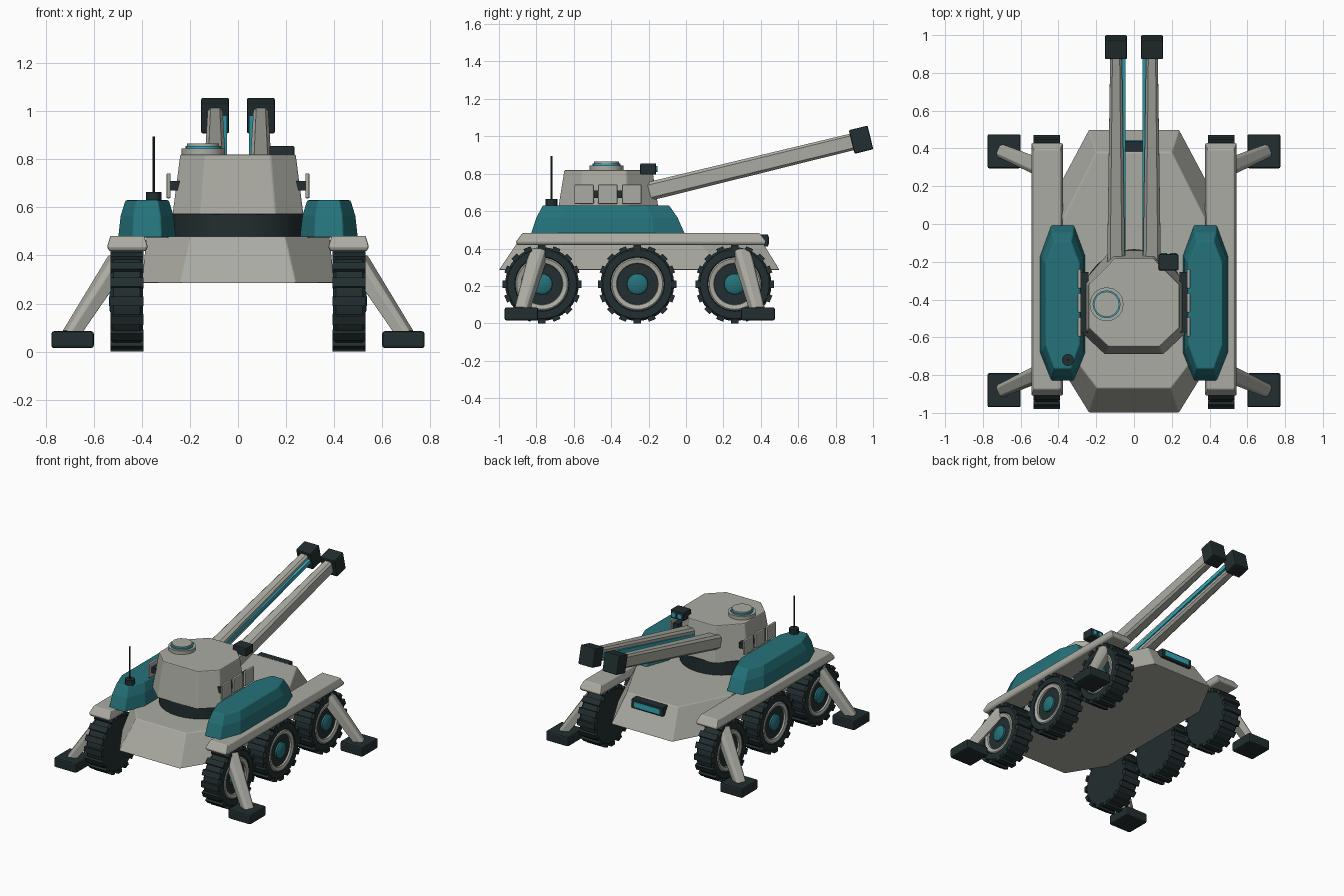
import bpy, bmesh, math
from mathutils import Vector, Matrix

cube = bpy.data.objects.get("Cube")
if cube:
    bpy.data.objects.remove(cube, do_unlink=True)


def material(name, rgb):
    m = bpy.data.materials.new(name)
    m.use_nodes = True
    m.diffuse_color = (*rgb, 1)
    bsdf = m.node_tree.nodes["Principled BSDF"]
    bsdf.inputs["Base Color"].default_value = (*rgb, 1)
    bsdf.inputs["Roughness"].default_value = 0.7
    return m


GREY = material("light grey armour", (0.41, 0.41, 0.37))
DARK = material("dark rubber", (0.016, 0.027, 0.029))
TEAL = material("teal panels", (0.018, 0.17, 0.195))
GLOW = material("bright teal glass", (0.03, 0.40, 0.50))


def finish(name, bm, mat, bevel=0.0, smooth=False):
    bmesh.ops.recalc_face_normals(bm, faces=bm.faces)
    me = bpy.data.meshes.new(name)
    bm.to_mesh(me)
    bm.free()
    me.materials.append(mat)
    if smooth:
        for p in me.polygons:
            p.use_smooth = True
        me.set_sharp_from_angle(angle=math.radians(30))
    ob = bpy.data.objects.new(name, me)
    bpy.context.collection.objects.link(ob)
    if bevel:
        mod = ob.modifiers.new("soft edges", 'BEVEL')
        mod.width = bevel
        mod.segments = 2
        mod.limit_method = 'ANGLE'
    return ob


def loft(name, rings, mat, bevel=0.0):
    """Skin a list of equal-length point rings and cap both ends."""
    bm = bmesh.new()
    loops = [[bm.verts.new(p) for p in ring] for ring in rings]
    n = len(loops[0])
    for a, b in zip(loops, loops[1:]):
        for i in range(n):
            j = (i + 1) % n
            bm.faces.new((a[i], a[j], b[j], b[i]))
    bm.faces.new(loops[0])
    bm.faces.new(loops[-1])
    return finish(name, bm, mat, bevel)


def box(name, lo, hi, mat, bevel=0.0):
    (x0, y0, z0), (x1, y1, z1) = lo, hi
    ring = lambda z: [(x0, y0, z), (x1, y0, z), (x1, y1, z), (x0, y1, z)]
    return loft(name, [ring(z0), ring(z1)], mat, bevel)


def plan_octagon(cx, ys, half_front, half_mid, half_back, z):
    """Octagon in plan: ys are front, front shoulder, back shoulder, back."""
    right = list(zip((half_front, half_mid, half_mid, half_back), ys))
    return [(cx + w, y, z) for w, y in right] + [(cx - w, y, z) for w, y in reversed(right)]


def lathe(name, profile, centre, axis, mat, sides=32):
    """Spin (radius, height) points around an axis through the centre."""
    bm = bmesh.new()
    verts = [bm.verts.new((r, 0, h)) for r, h in profile]
    edges = [bm.edges.new(pair) for pair in zip(verts, verts[1:])]
    bmesh.ops.spin(bm, geom=verts + edges, axis=(0, 0, 1), cent=(0, 0, 0),
                   angle=math.tau, steps=sides)
    bmesh.ops.remove_doubles(bm, verts=bm.verts, dist=1e-5)
    turn = Vector((0, 0, 1)).rotation_difference(Vector(axis)).to_matrix().to_4x4()
    bm.transform(Matrix.Translation(centre) @ turn)
    return finish(name, bm, mat, smooth=True)


def disc(name, r, z0, z1, centre, axis, mat, sides=32):
    return lathe(name, [(0, z0), (r, z0), (r, z1), (0, z1)], centre, axis, mat, sides)


# Hull with sloped ends
loft("hull", [plan_octagon(0, (-1.0, -0.74, 0.2, 0.5), 0.24, 0.4, 0.24, 0.285),
              plan_octagon(0, (-0.87, -0.63, 0.02, 0.38), 0.195, 0.38, 0.2, 0.48)], GREY, 0.006)
box("rear_lamp_housing", (-0.125, 0.38, 0.41), (0.125, 0.44, 0.475), DARK, 0.006)
box("rear_lamp_glass", (-0.1, 0.438, 0.424), (0.1, 0.444, 0.461), GLOW)

# Turret and its bearing
disc("turret_ring", 0.277, 0.475, 0.575, (0, -0.41, 0), (0, 0, 1), DARK)
loft("turret", [plan_octagon(0, (-0.69, -0.58, -0.31, -0.14), 0.155, 0.272, 0.125, 0.57),
                plan_octagon(0, (-0.65, -0.55, -0.32, -0.18), 0.135, 0.24, 0.1, 0.82)], GREY, 0.006)

# Hatch on the turret roof
hatch = (-0.145, -0.425, 0)
disc("hatch_base", 0.09, 0.815, 0.845, hatch, (0, 0, 1), GREY, 16)
disc("hatch_trim", 0.074, 0.84, 0.855, hatch, (0, 0, 1), GLOW, 16)
disc("hatch_lid", 0.067, 0.84, 0.865, hatch, (0, 0, 1), GREY, 16)

# Gun sight
box("sight_housing", (0.13, -0.245, 0.795), (0.235, -0.16, 0.855), DARK, 0.006)
for x in (0.158, 0.207):
    disc("sight_lens", 0.017, 0, 0.008, (x, -0.161, 0.825), (0, 1, 0), GLOW, 12)

# Antenna
disc("antenna_base", 0.032, 0.62, 0.665, (-0.35, -0.72, 0), (0, 0, 1), DARK, 12)
disc("antenna_rod", 0.005, 0.66, 0.895, (-0.35, -0.72, 0), (0, 0, 1), DARK, 8)


def barrel_section(y, w, h, c):
    """Rectangle with cut corners across the barrel."""
    half = [(w, h - c), (w - c, h), (c - w, h), (-w, h - c)]
    return [(x, y, z) for x, z in half] + [(-x, y, -z) for x, z in half]


def wheel(side, y):
    c, out = (side * 0.395, y, 0.21), (side, 0, 0)
    lathe("tyre", [(0, 0), (0.185, 0), (0.197, 0.012), (0.197, 0.122), (0.185, 0.135),
                   (0.146, 0.135), (0.14, 0.118), (0, 0.118)], c, out, DARK)
    lathe("wheel_ring", [(0.108, 0.112), (0.112, 0.13), (0.135, 0.136), (0.142, 0.13),
                         (0.142, 0.112)], c, out, GREY)
    lathe("wheel_hub", [(0, 0.112), (0.057, 0.112), (0.055, 0.13), (0.04, 0.139),
                        (0, 0.142)], c, out, TEAL, 20)
    # Tread blocks around the rim
    bm = bmesh.new()
    lugs = 16
    for i in range(lugs):
        m = (Matrix.Translation((side * 0.462, y, 0.21))
             @ Matrix.Rotation(math.tau * i / lugs, 4, 'X')
             @ Matrix.Translation((0, 0, -0.198)) @ Matrix.Diagonal((0.138, 0.04, 0.024, 1)))
        bmesh.ops.create_cube(bm, size=1, matrix=m)
    finish("tyre_tread", bm, DARK)


def leg(side, y_hip, y_foot):
    hip, foot = Vector((side * 0.50, y_hip, 0.38)), Vector((side * 0.70, y_foot, 0.07))
    run = (foot - hip).normalized()
    across = run.cross(Vector((0, 0, 1))).normalized()
    up = across.cross(run)
    corners = ((1, 0.5), (0.6, 1), (-0.6, 1), (-1, 0.5), (-1, -1), (1, -1))
    ring = lambda p, k: [p + across * (a * 0.042 * k) + up * (b * 0.034 * k) for a, b in corners]
    loft("stabiliser_leg", [ring(hip, 1.1), ring(foot, 0.85)], GREY, 0.004)
    x = side * 0.688
    box("stabiliser_foot", (x - 0.088, y_foot - 0.09, 0.015),
        (x + 0.088, y_foot + 0.09, 0.085), DARK, 0.01)


tilt = math.radians(13.7)
for s in (-1, 1):
    # Fender over the wheels
    def fender_ring(inset, end, z):
        xs, ys = (0.375 + inset, 0.545 - inset), (-0.91 + end, 0.43 - end)
        return [(s * xs[0], ys[0], z), (s * xs[1], ys[0], z),
                (s * xs[1], ys[1], z), (s * xs[0], ys[1], z)]
    loft("fender", [fender_ring(0.01, 0.01, 0.418), fender_ring(0, 0, 0.435),
                    fender_ring(0.014, 0.035, 0.482)], GREY, 0.006)

    # Teal side pod
    loft("side_pod", [plan_octagon(s * 0.378, (-0.83, -0.68, -0.17, -0.005), 0.06, 0.12, 0.06, 0.475),
                      plan_octagon(s * 0.378, (-0.80, -0.67, -0.18, -0.045), 0.056, 0.11, 0.056, 0.565),
                      plan_octagon(s * 0.378, (-0.765, -0.64, -0.21, -0.09), 0.045, 0.09, 0.045, 0.63)],
         TEAL, 0.006)

    # Armour plates on the turret cheeks
    xa, xb = sorted((s * 0.24, s * 0.284))
    box("plate_rack", (xa, -0.575, 0.67), (xb, -0.255, 0.71), DARK)
    xa, xb = sorted((s * 0.28, s * 0.298))
    for y in (-0.545, -0.418, -0.29):
        box("cheek_plate", (xa, y - 0.052, 0.638), (xb, y + 0.052, 0.742), GREY, 0.006)

    # Twin guns, modelled level and then raised
    parts = [
        loft("gun_barrel", [barrel_section(-0.04, 0.047, 0.05, 0.016),
                            barrel_section(1.10, 0.031, 0.045, 0.012)], GREY),
        box("muzzle", (-0.058, 1.087, -0.065), (0.058, 1.19, 0.065), DARK, 0.007)]
    xa, xb = sorted((-s * 0.02, -s * 0.049))
    parts.append(box("gun_rail", (xa, 0.0, -0.014), (xb, 1.09, 0.014), GLOW))
    for ob in parts:
        ob.location = (s * 0.095, -0.17, 0.712)
        ob.rotation_euler = (tilt, 0, 0)

    for y in (-0.77, -0.26, 0.26):
        wheel(s, y)
    leg(s, -0.79, -0.88)
    leg(s, 0.30, 0.385)
